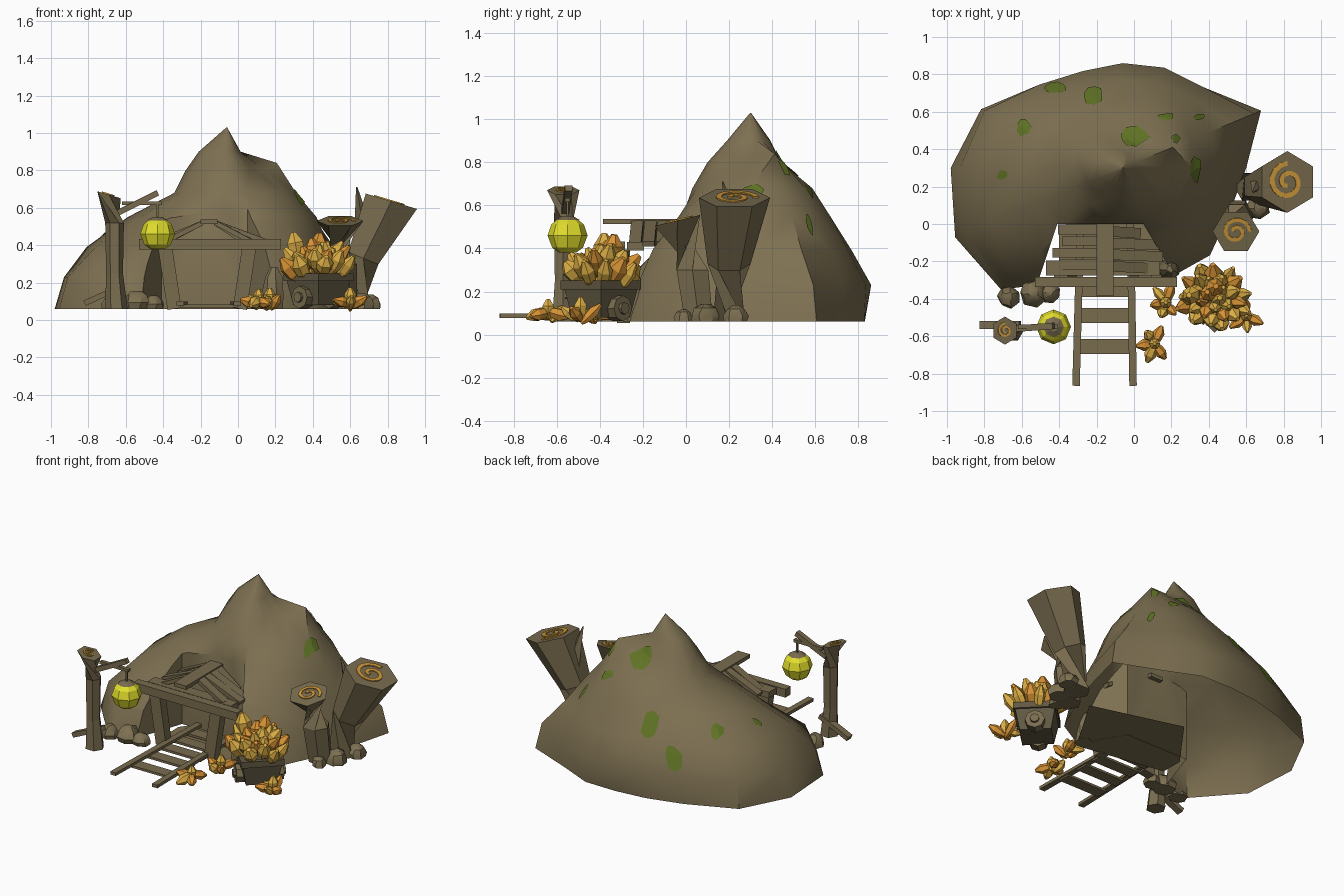
import bpy, bmesh, math, random
from mathutils import Vector, Matrix
from mathutils.bvhtree import BVHTree

if "Cube" in bpy.data.objects:
    bpy.data.objects.remove(bpy.data.objects["Cube"])
random.seed(4)

def material(name, r, g, b):
    m = bpy.data.materials.new(name)
    m.diffuse_color = (r, g, b, 1)
    m.use_nodes = True
    m.node_tree.nodes["Principled BSDF"].inputs["Base Color"].default_value = m.diffuse_color
    return m

ROCK = material("brown_rock", .205, .162, .083)
WOOD = material("brown_wood", .19, .15, .078)
CART = material("dark_cart_wood", .12, .098, .055)
GOLD = material("gold_crystal", .72, .43, .06)
AMBER = material("amber_crystal", .68, .29, .035)
RING = material("orange_growth_ring", .6, .31, .04)
LAMP = material("yellow_lantern", .76, .73, .025)
MOSS = material("green_moss", .115, .17, .018)

def make(name, verts, faces, mat, smooth=None):
    me = bpy.data.meshes.new(name)
    me.from_pydata([tuple(v) for v in verts], [], faces)
    bm = bmesh.new(); bm.from_mesh(me)
    bmesh.ops.recalc_face_normals(bm, faces=bm.faces)
    bm.to_mesh(me); bm.free()
    me.materials.append(mat)
    ob = bpy.data.objects.new(name, me)
    bpy.context.collection.objects.link(ob)
    if smooth:
        smooth_by_angle(me, smooth)
    return ob

def smooth_by_angle(me, deg):
    for p in me.polygons:
        p.use_smooth = True
    me.set_sharp_from_angle(angle=math.radians(deg))

def loft(name, rings, mat, smooth=None):
    """Skin equal-length rings of points and cap both ends."""
    n = len(rings[0])
    faces = [[k*n+i, k*n+(i+1) % n, (k+1)*n+(i+1) % n, (k+1)*n+i]
             for k in range(len(rings)-1) for i in range(n)]
    faces += [list(range(n))[::-1], [(len(rings)-1)*n+i for i in range(n)]]
    return make(name, [v for r in rings for v in r], faces, mat, smooth)

def ring(c, r, normal=(0, 0, 1), n=6):
    q = Vector(normal).to_track_quat('Z', 'Y')
    return [Vector(c) + q @ Vector((r*math.cos(a), r*math.sin(a), 0))
            for a in (2*math.pi*i/n for i in range(n))]

def beam(name, p, q, w, h, mat=WOOD):
    p, q = Vector(p), Vector(q)
    rot = (q-p).to_track_quat('X', 'Z')
    return loft(name, [[e + rot @ Vector((0, y*w/2, z*h/2)) for y, z in
                        ((-1, -1), (1, -1), (1, 1), (-1, 1))] for e in (p, q)], mat)

# Mountain: radii around the peak axis for each height
levels = {
    .06: (.66, .80, .61, .57, .53, .55, .63, .82, .92, .97, .92, .65, .60, .64, .66, .62),
    .23: (.62, .76, .61, .58, .56, .56, .63, .80, .87, .92, .85, .58, .50, .58, .62, .58),
    .39: (.55, .62, .53, .49, .47, .48, .55, .68, .75, .76, .62, .46, .42, .50, .54, .50),
    .55: (.48, .50, .45, .40, .36, .37, .41, .48, .53, .50, .42, .34, .31, .36, .42, .44),
    .68: (.37, .39, .36, .31, .27, .25, .26, .27, .28, .27, .26, .27, .27, .27, .30, .33),
    .80: (.20, .29, .20, .15, .14, .15, .17, .20, .22, .20, .19, .19, .20, .19, .17, .16),
    .90: (.07, .08, .08, .08, .09, .10, .12, .14, .15, .14, .12, .11, .11, .10, .08, .07),
    1.03: (.002,)*16}
rings = []
for z, radii in levels.items():
    rings.append([Vector((-.06 + r*math.cos(i*math.pi/8), .3 + r*math.sin(i*math.pi/8),
                          z + (.04 if z == .8 and i == 1 else 0))) for i, r in enumerate(radii)])
mountain = loft("mountain", rings, ROCK)
# Entrance notch, cut straight down through the front
notch = [(-.41, 0), (.05, 0), (.23, -.3), (.4, -.8), (-.7, -.8), (-.5, -.27)]
cutter = loft("entrance_cutter", [[Vector((x, y, z)) for x, y in notch] for z in (-.2, 1.5)], ROCK)
cutter.hide_render = True
mod = mountain.modifiers.new("entrance", 'BOOLEAN')
mod.operation, mod.object, mod.solver = 'DIFFERENCE', cutter, 'EXACT'
bpy.context.view_layer.objects.active = mountain
bpy.ops.object.modifier_apply(modifier="entrance")
bpy.data.objects.remove(cutter)
# The mountain is an open shell underneath
bm = bmesh.new(); bm.from_mesh(mountain.data)
bmesh.ops.delete(bm, geom=[f for f in bm.faces if f.normal.z < -.9 and f.calc_center_median().z < .07],
                 context='FACES')
bmesh.ops.triangulate(bm, faces=bm.faces)
bm.to_mesh(mountain.data)
surface = BVHTree.FromBMesh(bm)
bm.free()
smooth_by_angle(mountain.data, 42)
make("entrance_floor", [(.45, .12, .062), (-.15, .29, .062), (-.4, -.05, .062), (-.4, -.2, .062),
                        (.2, -.3, .062)], [[0, 1, 2, 3, 4]], ROCK)

# Moss patches laid on the surface: x, y, half sizes
for x, y, a, b in ((-.42, .73, .07, .03), (-.22, .69, .06, .05), (-.585, .515, .035, .05),
                   (-.7, .265, .028, .028), (0, .46, .075, .055), (.17, .57, .045, .022),
                   (.22, .455, .022, .028), (.345, .57, .03, .02), (.33, .3, .03, .07)):
    pts, n = [], 9
    for k in (0, .5, 1):
        for i in range(n if k else 1):
            t = 2*math.pi*i/n
            j = k*(random.uniform(.7, 1.2) if k == 1 else 1)
            p, nor, _, _ = surface.ray_cast(Vector((x+a*j*math.cos(t), y+b*j*math.sin(t), 2)), Vector((0, 0, -1)))
            pts.append(p + nor*.006 if p else Vector((x, y, .3)))
    faces = [[0, 1+i, 1+(i+1) % n] for i in range(n)]
    faces += [[1+i, 1+n+i, 1+n+(i+1) % n, 1+(i+1) % n] for i in range(n)]
    patch = make("moss_patch", pts, faces, MOSS)
    if sum(f.normal.z for f in patch.data.polygons) < 0:
        patch.data.flip_normals()

# Tree stumps with growth-ring spirals
def spiral(c, normal, r):
    q = Vector(normal).to_track_quat('Z', 'Y')
    rows, n = [], 22
    for i in range(n+1):
        t = i/n
        a, rad, w = t*3*math.pi, r*(1-.8*t), r*.13
        rows.append([Vector(c) + q @ Vector((s*math.cos(a), s*math.sin(a), h)) for s, h in
                     ((rad-w, 0), (rad+w, 0), (rad+w, .006), (rad-w, .006))])
    loft("growth_ring_spiral", rows, RING)

def stump(name, sections, spiral_r):
    loft(name, [ring(*s) for s in sections], WOOD)
    spiral(sections[-1][0], sections[-1][2], spiral_r)

stump("large_stump", [((.62, .2, .06), .085), ((.67, .2, .33), .1, (.4, 0, 1)),
                      ((.82, .225, .635), .165, (.3, 0, 1))], .1)
loft("stump_splinter", [ring((.68, .24, .42), .06, n=4), ring((.635, .17, .71), .004, n=4)], WOOD)
stump("small_stump", [((.56, .06, .06), .075), ((.55, .03, .3), .085), ((.545, -.04, .53), .125, (0, -.24, 1))], .075)

# Lantern post, arm, brace and lantern
stump("lantern_post", [((-.65, -.57, .06), .06), ((-.66, -.57, .25), .045), ((-.66, -.57, .52), .05),
                       ((-.69, -.57, .67), .075, (.3, 0, 1))], .04)
beam("post_arm", (-.64, -.56, .575), (-.43, -.545, .68), .035, .03)
beam("hanging_arm", (-.62, -.55, .625), (-.41, -.55, .625), .025, .018)
beam("post_brace", (-.82, -.54, .09), (-.61, -.54, .185), .045, .03)
beam("lantern_cord", (-.43, -.55, .53), (-.43, -.55, .63), .01, .01)
loft("lantern", [ring((-.43, -.55, .46 + .088*math.sin(a)), .093*math.cos(a), n=8)
                 for a in (math.radians(d) for d in (-65, -40, 0, 35, 60))], LAMP)
loft("lantern_cap", [ring((-.43, -.55, .533), .055, n=8), ring((-.43, -.55, .55), .025, n=8)], WOOD)

# Mine portal
for x0, x1 in ((-.39, -.34), (.06, .01)):
    beam("portal_post", (x0, -.29, .39), (x1, -.29, .06), .06, .075)
beam("portal_front_beam", (-.53, -.31, .405), (.23, -.31, .405), .055, .055)
beam("portal_back_beam", (-.47, -.235, .41), (.14, -.235, .41), .08, .04)
beam("roof_ridge_plank", (-.155, -.385, .525), (-.155, .03, .525), .09, .025)
for i, (left, right) in enumerate(((-.4, .03), (-.38, .13), (-.43, .15), (-.39, .07))):
    y = -.03 - i*.062
    beam("roof_plank", (-.19, y, .52), (left, y, .42), .052, .025)
    beam("roof_plank", (-.12, y-.01, .52), (right, y-.02, .42), .056, .025)

# Track
for x0, x1 in ((-.31, -.285), (-.005, -.02)):
    beam("rail", (x0, -.865, .088), (x1, .05, .088), .04, .02)
for y in (-.655, -.49, -.35, -.22, -.09):
    beam("sleeper", (-.3, y, .075), (0, y, .075), .08, .015)

# Mine cart, turned 45 degrees
C = Vector((.43, -.395, 0))
def square(half, z):
    return [C + Vector((half*1.414*x, half*1.414*y, z)) for x, y in ((1, 0), (0, 1), (-1, 0), (0, -1))]
loft("cart_body", [square(h, z) for h, z in ((.095, .08), (.12, .21), (.132, .21), (.132, .25), (.1, .25), (.1, .23))], CART)
for s in (-1, 1):
    d = Vector((s*.707, s*.707, 0))
    base = C + Vector((0, 0, .122))
    loft("cart_wheel", [ring(base+d*k, r, d, 8) for k, r in ((.08, .06), (.145, .06), (.145, .028), (.16, .028))], WOOD)

# Crystals: pointed hexagonal gems
def crystal(c, direction, r, length, mat):
    d = Vector(direction).normalized()
    c = Vector(c)
    loft("crystal", [ring(c + d*length*t, r*k, d, 6) for t, k in
                     ((-.5, .3), (-.2, .85), (.15, 1), (.5, .3))], mat)

for i in range(28):   # heap in the cart
    a, k = i*2.4, math.sqrt((i+.5)/28)
    crystal(C + Vector((.165*k*math.cos(a), .145*k*math.sin(a), .36-.085*k*k + random.uniform(-.02, .02))),
            (k*math.cos(a), k*math.sin(a), random.uniform(.7, 1.3)),
            random.uniform(.034, .048), random.uniform(.11, .17), (GOLD, AMBER, GOLD)[i % 3])
crystal((.31, -.38, .39), (-.2, 0, 1), .05, .16, GOLD)
crystal((.43, -.34, .39), (.1, .1, 1), .05, .15, AMBER)
for x, y in ((.11, -.64), (.17, -.42), (.6, -.49)):   # loose clusters on the ground
    for i in range(6):
        a = i*1.05 + x
        lean = .9 if i else 0
        crystal((x + .05*lean*math.cos(a), y + .055*lean*math.sin(a), .095 if i else .12),
                (lean*math.cos(a), lean*math.sin(a), random.uniform(-.3, 1.2) if i else 1),
                random.uniform(.026, .034), random.uniform(.09, .13), (GOLD, AMBER)[i % 2])

# Loose rocks beside the mountain
for x, y, r in ((-.67, -.39, .06), (-.54, -.37, .075), (-.45, -.37, .055), (.66, .09, .065), (.71, .23, .06),
                (.6, -.01, .045), (.19, -.24, .06)):
    tall = 2.2 if x == .19 else .75
    loft("rock", [[p + Vector((random.uniform(-.12, .12)*r, random.uniform(-.12, .12)*r, 0))
                   for p in ring((x, y, .06 + r*z*tall), r*k, n=7)]
                  for z, k in ((0, .95), (.6, 1), (1.3, .75), (1.7, .3))], ROCK, 35)
